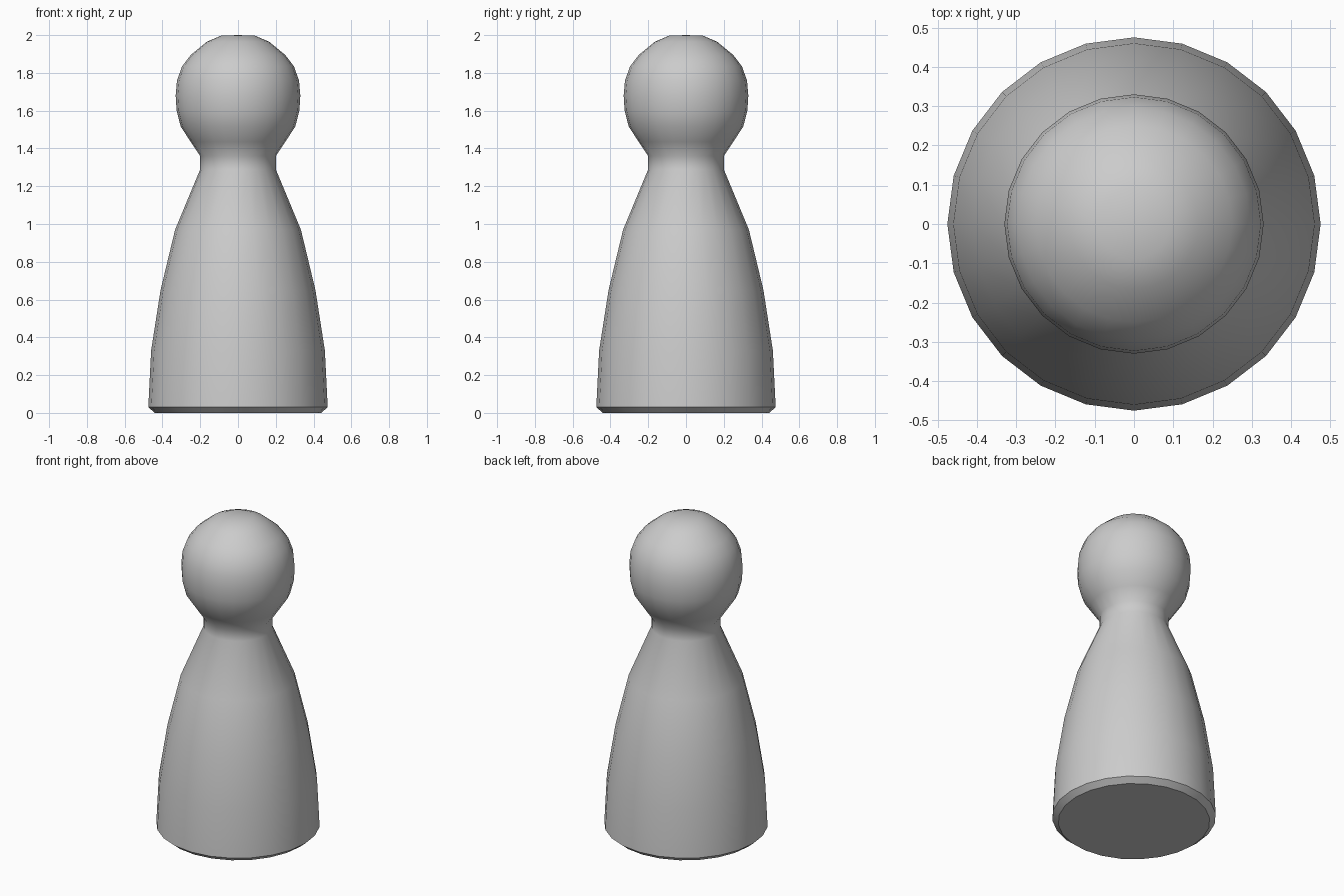
import bpy
import bmesh
import math

cube = bpy.data.objects.get("Cube")
if cube:
    bpy.data.objects.remove(cube, do_unlink=True)

SIDES = 24

# Radius and height, from the underside up to the crown
PROFILE = [
    (0.44, 0.0), (0.475, 0.03),                                # bevelled foot
    (0.46, 0.33), (0.41, 0.65), (0.333, 0.97), (0.2, 1.29),    # body
    (0.2, 1.36), (0.25, 1.435), (0.303, 1.515),                # neck
    (0.325, 1.6), (0.33, 1.68), (0.323, 1.76), (0.296, 1.835), # head
    (0.25, 1.895), (0.165, 1.965), (0.09, 1.997),
]


def material(name, colour):
    mat = bpy.data.materials.new(name)
    mat.use_nodes = True
    mat.diffuse_color = colour
    mat.node_tree.nodes["Principled BSDF"].inputs["Base Color"].default_value = colour
    return mat


def lathe(name, profile, top, mat):
    """Revolve a profile around z, with a flat underside and a pole on top."""
    bm = bmesh.new()
    rings = []
    for radius, z in profile:
        angles = [math.tau * i / SIDES for i in range(SIDES)]
        rings.append([bm.verts.new((radius * math.cos(a), radius * math.sin(a), z))
                      for a in angles])
    pole = bm.verts.new((0, 0, top))
    bm.faces.new(reversed(rings[0]))
    for i in range(SIDES):
        j = (i + 1) % SIDES
        for low, high in zip(rings, rings[1:]):
            bm.faces.new((low[i], low[j], high[j], high[i]))
        bm.faces.new((rings[-1][i], rings[-1][j], pole))
    mesh = bpy.data.meshes.new(name)
    bm.to_mesh(mesh)
    bm.free()
    mesh.materials.append(mat)
    obj = bpy.data.objects.new(name, mesh)
    bpy.context.collection.objects.link(obj)
    return obj


# Game pawn: foot, body, neck and head in one turned piece
pawn = lathe("pawn", PROFILE, 2.0, material("light grey", (0.6, 0.6, 0.6, 1)))
bpy.ops.object.select_all(action="DESELECT")
pawn.select_set(True)
bpy.context.view_layer.objects.active = pawn
bpy.ops.object.shade_smooth_by_angle(angle=math.radians(35))
